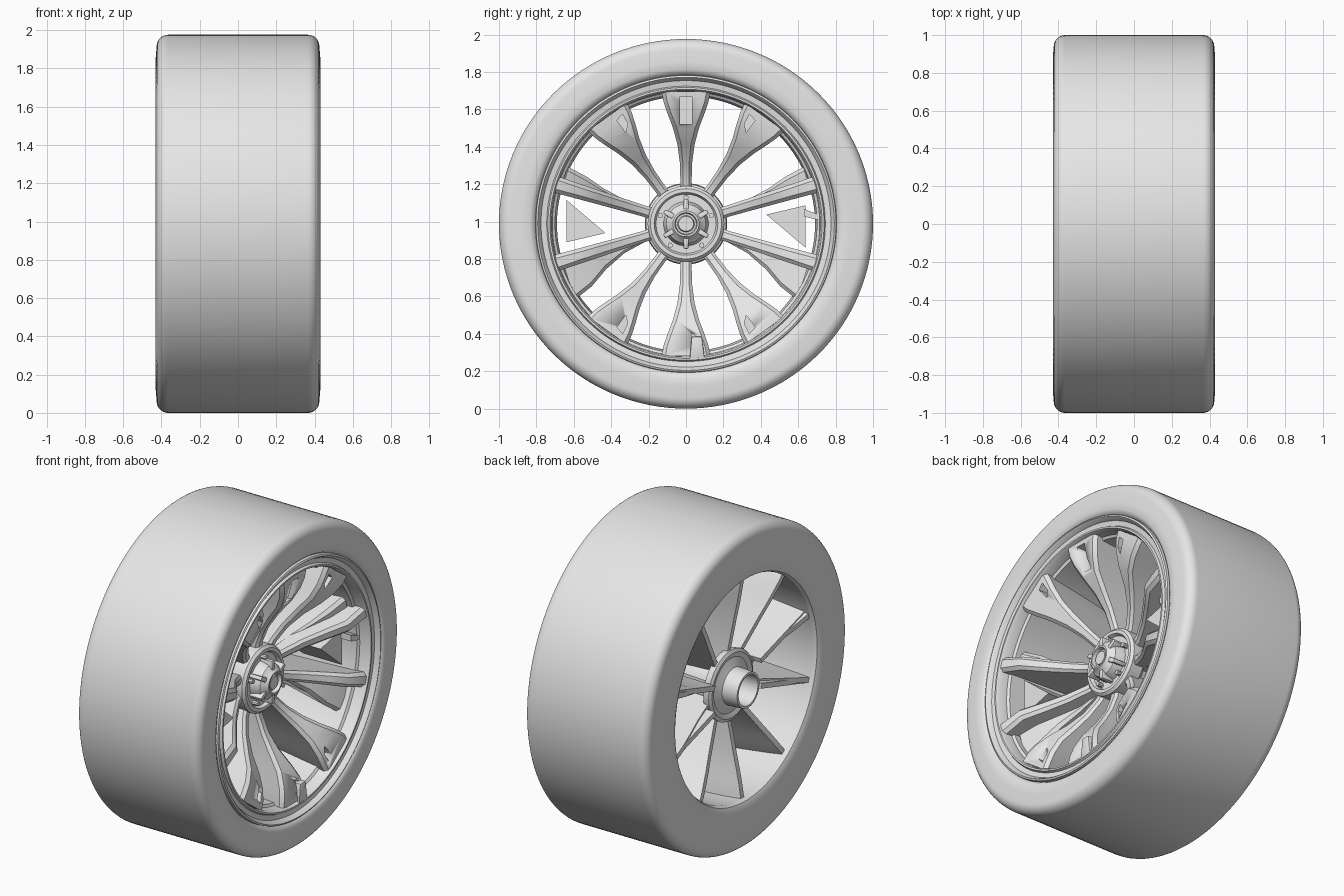
import bpy, bmesh, math
from mathutils import Matrix, Vector

if "Cube" in bpy.data.objects:
    bpy.data.objects.remove(bpy.data.objects["Cube"], do_unlink=True)

CZ = 0.988          # axle height
SQUASH = 0.988      # slight flattening in height

grey = bpy.data.materials.new("plain grey")
grey.use_nodes = True
grey.diffuse_color = (0.8, 0.8, 0.8, 1)
grey.node_tree.nodes["Principled BSDF"].inputs["Base Color"].default_value = (0.8, 0.8, 0.8, 1)


def polar(x, r, u, a):
    """Point at radius r along angle a, shifted sideways by u."""
    y = r * math.cos(a) - u * math.sin(a)
    z = r * math.sin(a) + u * math.cos(a)
    return Vector((x, y, CZ + z * SQUASH))


def finish(bm, name, angle=35, fix_normals=True):
    if fix_normals:
        bmesh.ops.recalc_face_normals(bm, faces=bm.faces)
    mesh = bpy.data.meshes.new(name)
    bm.to_mesh(mesh)
    bm.free()
    mesh.materials.append(grey)
    ob = bpy.data.objects.new(name, mesh)
    bpy.context.collection.objects.link(ob)
    bpy.ops.object.select_all(action='DESELECT')
    ob.select_set(True)
    bpy.context.view_layer.objects.active = ob
    bpy.ops.object.shade_smooth_by_angle(angle=math.radians(angle))
    return ob


def lathe(name, profile, segs=96, angle=35):
    """Spin an (x, r) profile round the axle."""
    bm = bmesh.new()
    rings = [[bm.verts.new(polar(x, r, 0, 2 * math.pi * j / segs)) for j in range(segs)]
             for x, r in profile]
    for a, b in zip(rings, rings[1:]):
        for j in range(segs):
            k = (j + 1) % segs
            bm.faces.new((a[j], b[j], b[k], a[k]))
    bmesh.ops.remove_doubles(bm, verts=bm.verts, dist=0.00005)
    return finish(bm, name, angle, False)


def loft(name, degrees, stations, back_half=0.016, bevel=0.02):
    """Spoke from (r, low side, high side, front x, back x) stations."""
    a = math.radians(degrees)
    bm = bmesh.new()
    rings = []
    for r, lo, hi, front, back in stations:
        b = min(bevel, (hi - lo) / 4)
        mid = max(lo + 0.01, min(hi - 0.01, 0))
        section = [(front - b, lo), (front, lo + b), (front, hi - b), (front - b, hi),
                   (back, mid + back_half), (back, mid - back_half)]
        rings.append([bm.verts.new(polar(x, r, u, a)) for x, u in section])
    for p, q in zip(rings, rings[1:]):
        for j in range(6):
            k = (j + 1) % 6
            bm.faces.new((p[j], q[j], q[k], p[k]))
    bm.faces.new(rings[0])
    bm.faces.new(rings[-1])
    return finish(bm, name)


def prism(name, degrees, outline, x0, x1, bevel=0.0):
    """Extrude an (r, sideways) outline from x0 to x1."""
    a = math.radians(degrees)
    bm = bmesh.new()
    face = bm.faces.new([bm.verts.new(polar(x0, r, u, a)) for r, u in outline])
    new = bmesh.ops.extrude_face_region(bm, geom=[face])["geom"]
    bmesh.ops.translate(bm, verts=[v for v in new if isinstance(v, bmesh.types.BMVert)],
                        vec=(x1 - x0, 0, 0))
    if bevel:
        bmesh.ops.bevel(bm, geom=bm.edges[:], offset=bevel, segments=2,
                        profile=0.5, affect='EDGES')
    return finish(bm, name)


def cut(ob, cutter):
    cutter.hide_render = True
    mod = ob.modifiers.new("pocket", 'BOOLEAN')
    mod.operation = 'DIFFERENCE'
    mod.object = cutter
    mod.solver = 'EXACT'
    bpy.ops.object.select_all(action='DESELECT')
    ob.select_set(True)
    bpy.context.view_layer.objects.active = ob
    bpy.ops.object.modifier_apply(modifier=mod.name)
    bpy.data.objects.remove(cutter, do_unlink=True)


# Tire: front bead, rounded shoulders, tread, back sidewall
shoulder = [(0.365 + 0.06 * math.cos(t), 0.94 + 0.06 * math.sin(t))
            for t in [math.pi / 2 * i / 8 for i in range(9)]]
tire = [(0.405, 0.805), (0.42, 0.815), (0.43, 0.835), (0.43, 0.88)] + shoulder
tire += [(-x, r) for x, r in reversed(shoulder)]
tire += [(-0.43, 0.88), (-0.43, 0.76), (-0.425, 0.72), (-0.415, 0.70), (-0.395, 0.69)]
lathe("tire", tire, 128)

# Rim: barrel, inner step, outer face and lip
lathe("rim", [(-0.395, 0.69), (-0.30, 0.695), (0.33, 0.70), (0.34, 0.715), (0.395, 0.72),
              (0.41, 0.728), (0.41, 0.738), (0.395, 0.745), (0.40, 0.775), (0.42, 0.785),
              (0.43, 0.793), (0.425, 0.803), (0.405, 0.805)], 128)

# Hub: centre cap, front flange, core, back disc and hollow tube
lathe("hub", [(0.25, 0), (0.25, 0.04), (0.235, 0.045), (0.235, 0.055), (0.26, 0.06),
              (0.26, 0.07), (0.245, 0.08), (0.225, 0.105), (0.19, 0.115), (0.165, 0.12),
              (0.165, 0.16), (0.185, 0.17), (0.185, 0.19), (0.17, 0.205), (0.09, 0.205),
              (0.05, 0.16), (-0.24, 0.16), (-0.27, 0.215), (-0.31, 0.22), (-0.32, 0.20),
              (-0.31, 0.17), (-0.32, 0.14), (-0.33, 0.115), (-0.43, 0.11), (-0.43, 0.095),
              (-0.28, 0.09), (-0.28, 0)], 64, 30)

# Lugs and bolts on the hub face
for i in range(6):
    prism("hub_lug", 30 + 60 * i, [(0.06, -0.016), (0.135, -0.012), (0.135, 0.012), (0.06, 0.016)],
          0.16, 0.245, 0.005)
for i in range(5):
    ring = [(0.143 + 0.014 * math.cos(t), 0.014 * math.sin(t))
            for t in [math.pi / 4 * j for j in range(8)]]
    prism("wheel_bolt", 90 + 72 * i, ring, 0.15, 0.2)

# Flared spokes, with a pocket near the rim
flared = [(0.15, -0.035, 0.035, 0.15, -0.29), (0.23, -0.03, 0.03, 0.16, -0.30),
          (0.33, -0.033, 0.033, 0.20, -0.32), (0.43, -0.046, 0.046, 0.265, -0.34),
          (0.52, -0.07, 0.07, 0.335, -0.36), (0.60, -0.10, 0.10, 0.375, -0.375),
          (0.66, -0.12, 0.12, 0.39, -0.385), (0.715, -0.13, 0.13, 0.395, -0.39)]
for deg in (90, 54, 126, -54, -126, -90):
    spoke = loft("flared_spoke", deg, flared)
    if deg == 90:
        pocket = [(0.54, -0.032), (0.69, -0.032), (0.69, 0.032), (0.54, 0.032)]
    else:
        s = 1 if abs(deg) == 54 else -1
        s *= 1 if deg > 0 else -1
        pocket = [(0.59, 0.03 * s), (0.62, 0.065 * s), (0.68, 0.075 * s), (0.67, 0.03 * s)]
    cut(spoke, prism("pocket_cutter", deg, pocket, 0.27, 0.5))

# Straight side spokes, each with a recessed vane on its outer flank
straight = [(0.15, -0.035, 0.035, 0.15, -0.29), (0.23, -0.03, 0.03, 0.165, -0.30),
            (0.35, -0.033, 0.033, 0.225, -0.32), (0.48, -0.037, 0.037, 0.31, -0.35),
            (0.58, -0.04, 0.04, 0.38, -0.37), (0.725, -0.045, 0.045, 0.40, -0.39)]
for deg, up, reach in ((17, 1, 0.11), (163, -1, 0.11), (-17, -1, 0.22), (-163, 1, 0.22)):
    loft("straight_spoke", deg, straight)
    vane = []
    for r, grow, front in ((0.24, 0.12, 0.10), (0.36, 0.25, 0.13), (0.48, 0.5, 0.2),
                           (0.58, 0.8, 0.26), (0.69, 1, 0.3)):
        lo, hi = sorted((0, up * max(0.03, reach * grow)))
        vane.append((r, lo, hi, front, -0.36))
    loft("spoke_vane", deg, vane)

# Wedges set between the side spokes
for deg in (0, 180):
    prism("side_wedge", deg, [(0.43, 0.05), (0.64, 0.10), (0.64, -0.13)], 0.0, 0.27)
prism("wedge_bracket", 0, [(0.63, 0.08), (0.71, 0.05), (0.71, 0.02), (0.63, 0.04)], 0.1, 0.34)

# Raised block on the lower rim edge
prism("rim_block", -90, [(0.61, 0.03), (0.61, 0.085), (0.73, 0.10), (0.73, 0.02)],
      0.30, 0.41, 0.006)
